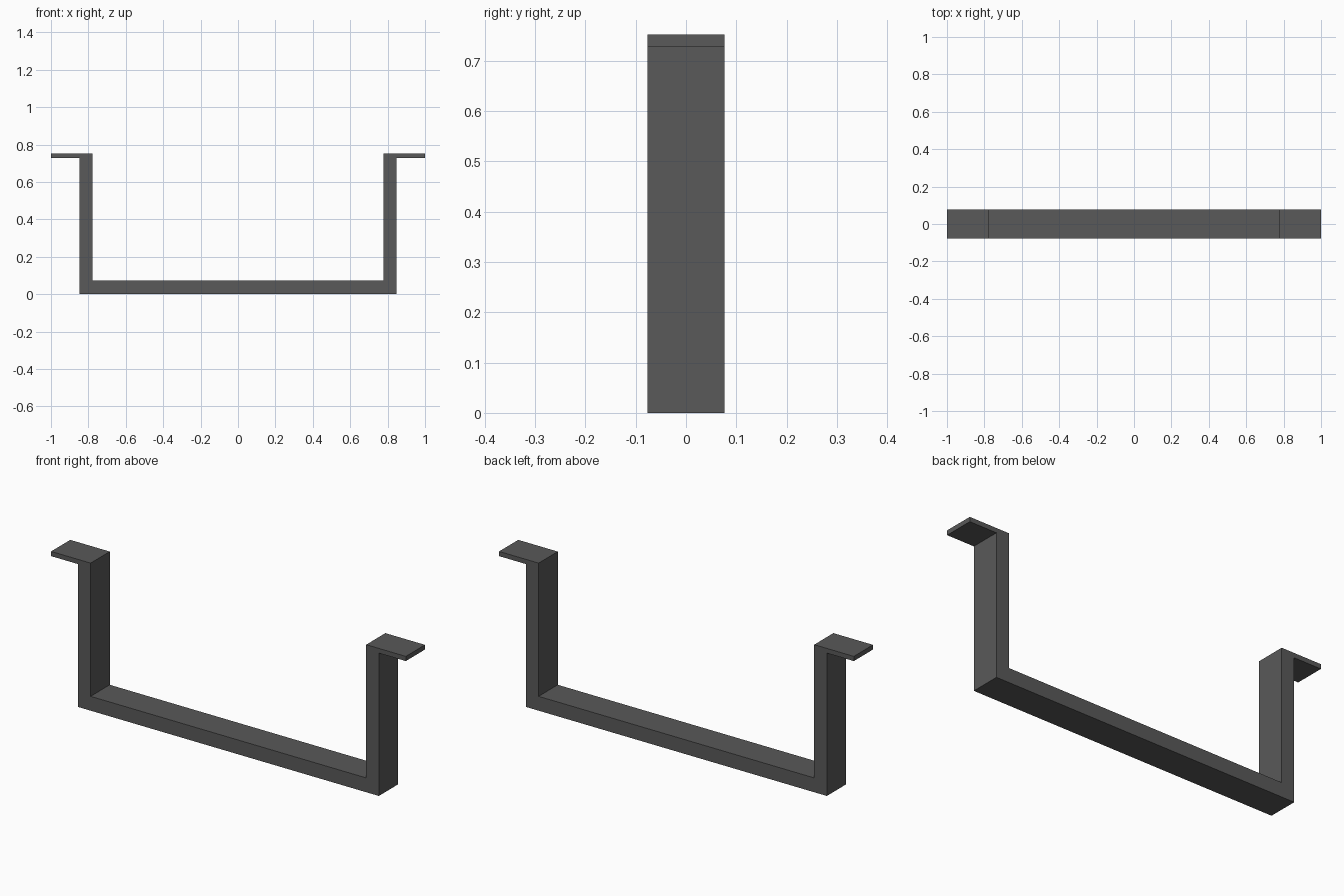
import bpy
import bmesh

cube = bpy.data.objects.get("Cube")
if cube:
    bpy.data.objects.remove(cube, do_unlink=True)

# Main dimensions
DEPTH = 0.154
HEIGHT = 0.752
INNER, OUTER, TIP = 0.777, 0.848, 1.0
BAR, FLANGE = 0.073, 0.024

# Dark grey metal
metal = bpy.data.materials.new("dark_grey_metal")
metal.use_nodes = True
grey = (0.1, 0.1, 0.1, 1)
metal.diffuse_color = grey
metal.node_tree.nodes["Principled BSDF"].inputs["Base Color"].default_value = grey

# Half outline of the bracket, from the bottom corner up to the inner corner
half = [
    (OUTER, 0),
    (OUTER, HEIGHT - FLANGE),
    (TIP, HEIGHT - FLANGE),
    (TIP, HEIGHT),
    (INNER, HEIGHT),
    (INNER, BAR),
]
outline = half + [(-x, z) for x, z in reversed(half)]

# Extrude the mirrored outline through the depth
bm = bmesh.new()
face = bm.faces.new([bm.verts.new((x, -DEPTH / 2, z)) for x, z in outline])
result = bmesh.ops.extrude_face_region(bm, geom=[face], use_keep_orig=True)
moved = [v for v in result["geom"] if isinstance(v, bmesh.types.BMVert)]
bmesh.ops.translate(bm, verts=moved, vec=(0, DEPTH, 0))
bmesh.ops.recalc_face_normals(bm, faces=bm.faces)

mesh = bpy.data.meshes.new("mounting_bracket")
bm.to_mesh(mesh)
bm.free()
mesh.materials.append(metal)
bracket = bpy.data.objects.new("mounting_bracket", mesh)
bpy.context.collection.objects.link(bracket)
